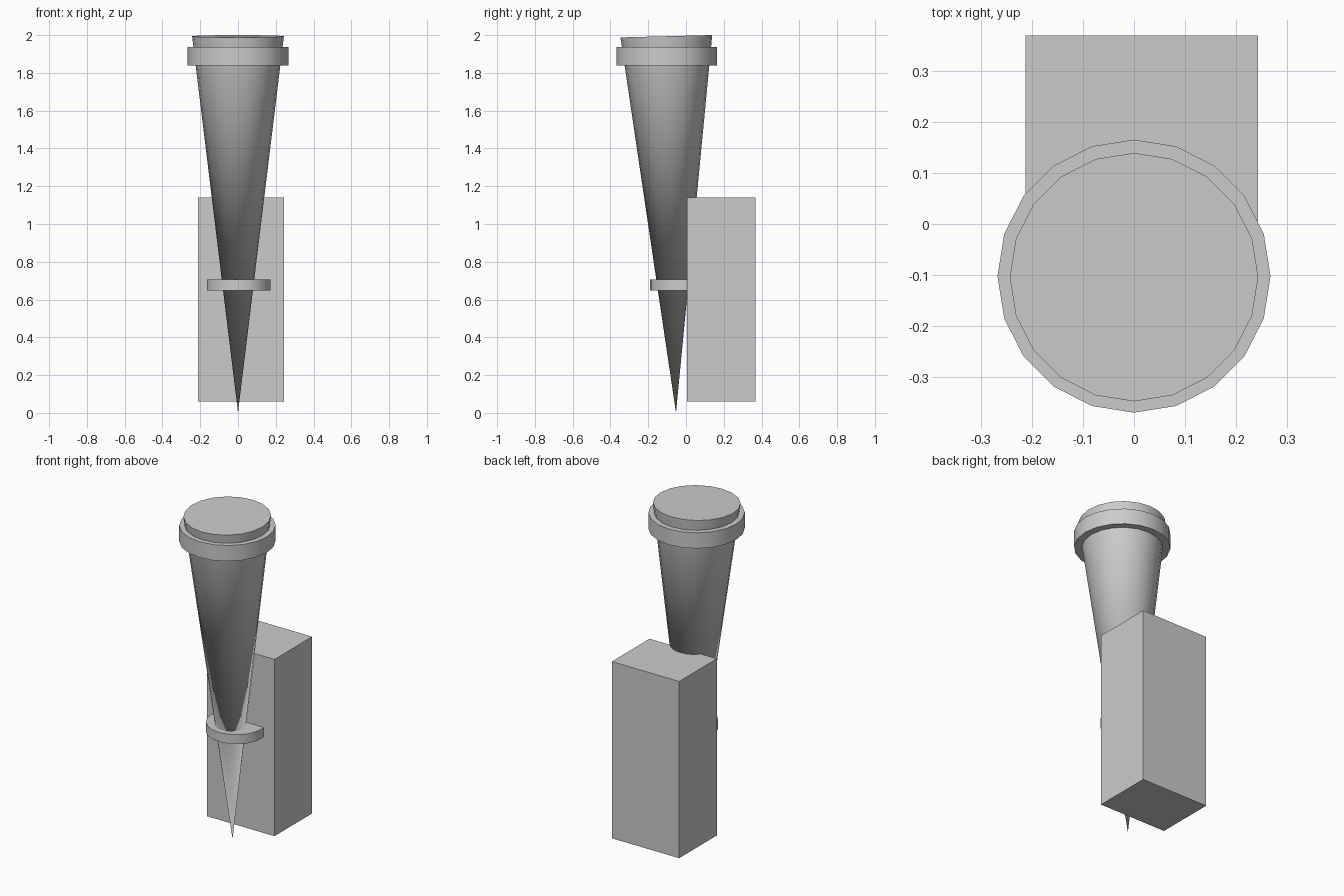
import bpy
from mathutils import Vector

if "Cube" in bpy.data.objects:
    bpy.data.objects.remove(bpy.data.objects["Cube"])


def smooth(ob):
    bpy.ops.object.shade_smooth_by_angle(angle=0.6)
    return ob


def disc(name, centre, radius, height):
    bpy.ops.mesh.primitive_cylinder_add(vertices=20, radius=radius, depth=height, location=centre)
    bpy.context.object.name = name
    return smooth(bpy.context.object)


# Tapering torch body, leaning slightly forward
tip, top = Vector((0, -0.053, 0)), Vector((0, -0.104, 1.994))
axis = top - tip
bpy.ops.mesh.primitive_cone_add(vertices=20, radius1=0, radius2=0.243, depth=axis.length)
body = bpy.context.object
body.name = "torch_body"
body.location = (tip + top) / 2
body.rotation_euler = Vector((0, 0, 1)).rotation_difference(axis).to_euler()
smooth(body)

# Collar near the rim and holder ring let into the wall block
disc("upper_collar", (0, -0.102, 1.888), 0.267, 0.096)
disc("holder_ring", (0.004, -0.021, 0.676), 0.169, 0.058)

# Wall mounting block
bpy.ops.mesh.primitive_cube_add(size=1, location=(0.0155, 0.187, 0.6))
block = bpy.context.object
block.name = "wall_block"
block.scale = (0.455, 0.364, 1.08)
